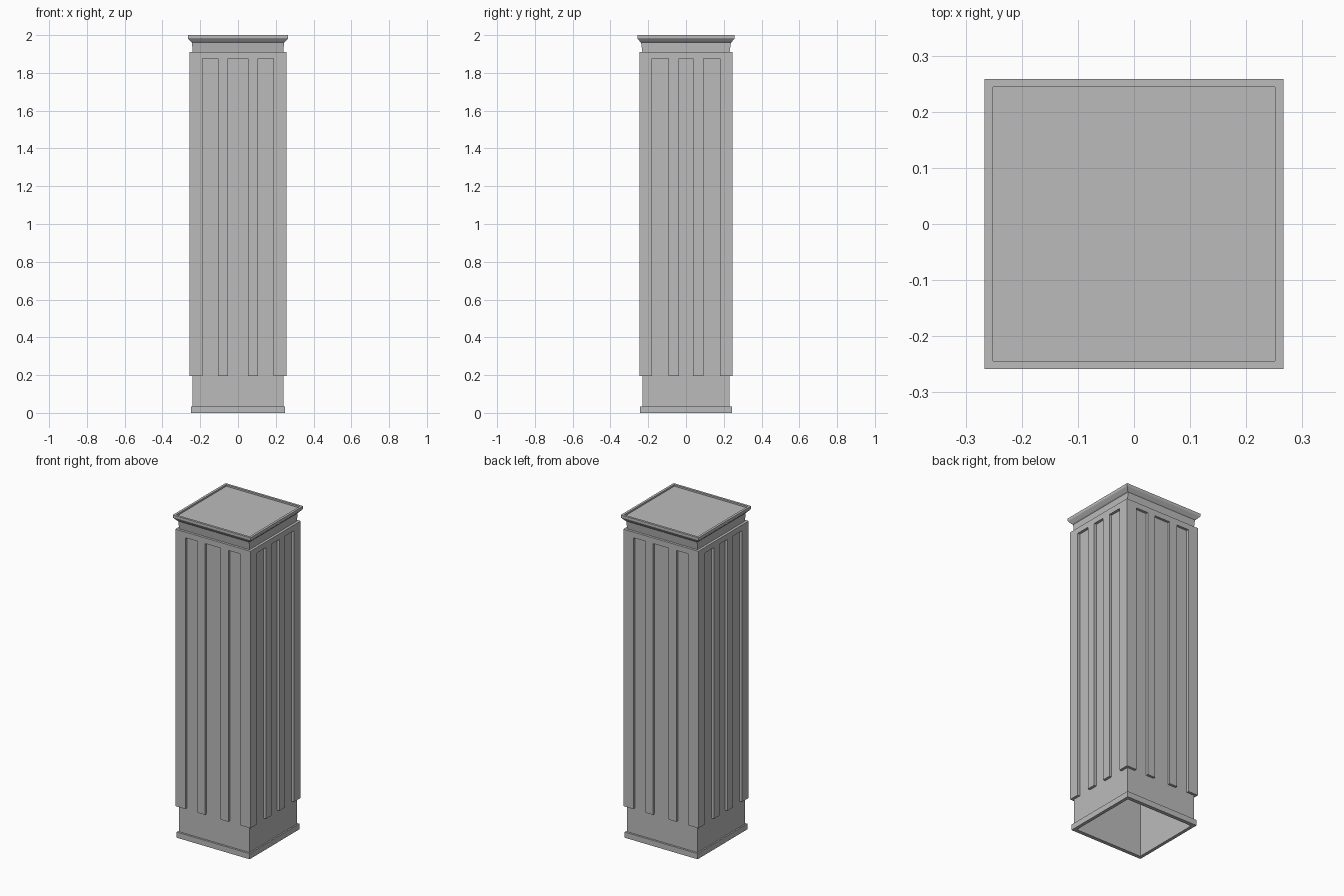
import bpy

cube = bpy.data.objects.get("Cube")
if cube:
    bpy.data.objects.remove(cube, do_unlink=True)

stone = bpy.data.materials.new("grey stone")
stone.use_nodes = True
GREY = (0.5, 0.5, 0.5, 1)
stone.diffuse_color = GREY
stone.node_tree.nodes["Principled BSDF"].inputs["Base Color"].default_value = GREY


def make_object(name, verts, faces):
    mesh = bpy.data.meshes.new(name)
    mesh.from_pydata(verts, [], faces)
    mesh.materials.append(stone)
    obj = bpy.data.objects.new(name, mesh)
    bpy.context.collection.objects.link(obj)
    return obj


def loft(name, rings, start_cap=False, end_cap=False, closed=False):
    """Skin a stack of rectangles given as (half width, half depth, height)."""
    verts, faces = [], []
    for hx, hy, z in rings:
        verts += [(-hx, -hy, z), (hx, -hy, z), (hx, hy, z), (-hx, hy, z)]
    n = len(rings)
    for r in range(n if closed else n - 1):
        a, b = 4 * r, 4 * ((r + 1) % n)
        for i in range(4):
            j = (i + 1) % 4
            faces.append((a + i, a + j, b + j, b + i))
    if start_cap:
        faces.append((3, 2, 1, 0))
    if end_cap:
        e = 4 * (n - 1)
        faces.append((e, e + 1, e + 2, e + 3))
    return make_object(name, verts, faces)


# Main sizes: half width and half depth of each layer
SHAFT = (0.241, 0.231)
FRAME = (0.257, 0.246)
INNER = (0.23, 0.22)
BASE = (0.25, 0.243)
FRAME_LOW, FLUTE_TOP, FRAME_TOP = 0.195, 1.875, 1.91

# Hollow shaft, open underneath
loft("shaft", [(*INNER, 1.95), (*INNER, 0), (*SHAFT, 0), (*SHAFT, FRAME_TOP)],
     start_cap=True)

# Base moulding around the foot
loft("base_moulding", [(*SHAFT, 0), (*BASE, 0), (*BASE, 0.035), (*SHAFT, 0.035)],
     closed=True)

# Neck, flared cap and its shallow sunken top
loft("capital", [
    (*SHAFT, FRAME_TOP), (0.243, 0.238, 1.96), (0.25, 0.243, 1.965),
    (0.263, 0.255, 1.98), (0.266, 0.258, 1.985), (0.266, 0.258, 2.0),
    (0.251, 0.244, 2.0), (0.251, 0.244, 1.99)], end_cap=True)

# Ledge closing the top of the raised frames
loft("frame_ledge", [(*FRAME, FRAME_TOP), (*SHAFT, FRAME_TOP)])


def fluted_frame(name, half, half_in, depth, depth_in, teeth, place):
    """Comb-shaped raised frame: a top band with strips hanging from it."""
    outline = []
    for left, right in teeth:
        if left > -half:
            outline.append((left, FLUTE_TOP))
        outline += [(left, FRAME_LOW), (right, FRAME_LOW)]
        if right < half:
            outline.append((right, FLUTE_TOP))
    outline += [(half, FRAME_TOP), (-half, FRAME_TOP)]
    n = len(outline)
    verts = [place(u, depth, z) for u, z in outline]
    verts += [place(max(-half_in, min(half_in, u)), depth_in, z) for u, z in outline]
    faces = [tuple(range(n))]
    # Side walls, leaving out the mitred corners and the top
    for i in range(n - 3):
        faces.append((i, n + i, n + i + 1, i + 1))
    make_object(name, verts, faces)


def strips(half, corner, inner, outer):
    return [(-half, -corner), (-outer, -inner), (inner, outer), (corner, half)]


wide = strips(FRAME[0], 0.189, 0.053, 0.106)
narrow = strips(FRAME[1], 0.181, 0.038, 0.093)
for name, s in (("front_frame", 1), ("back_frame", -1)):
    fluted_frame(name, FRAME[0], SHAFT[0], FRAME[1], SHAFT[1], wide,
                 lambda u, d, z: (s * u, -s * d, z))
for name, s in (("left_frame", 1), ("right_frame", -1)):
    fluted_frame(name, FRAME[1], SHAFT[1], FRAME[0], SHAFT[0], narrow,
                 lambda u, d, z: (s * d, s * u, z))
